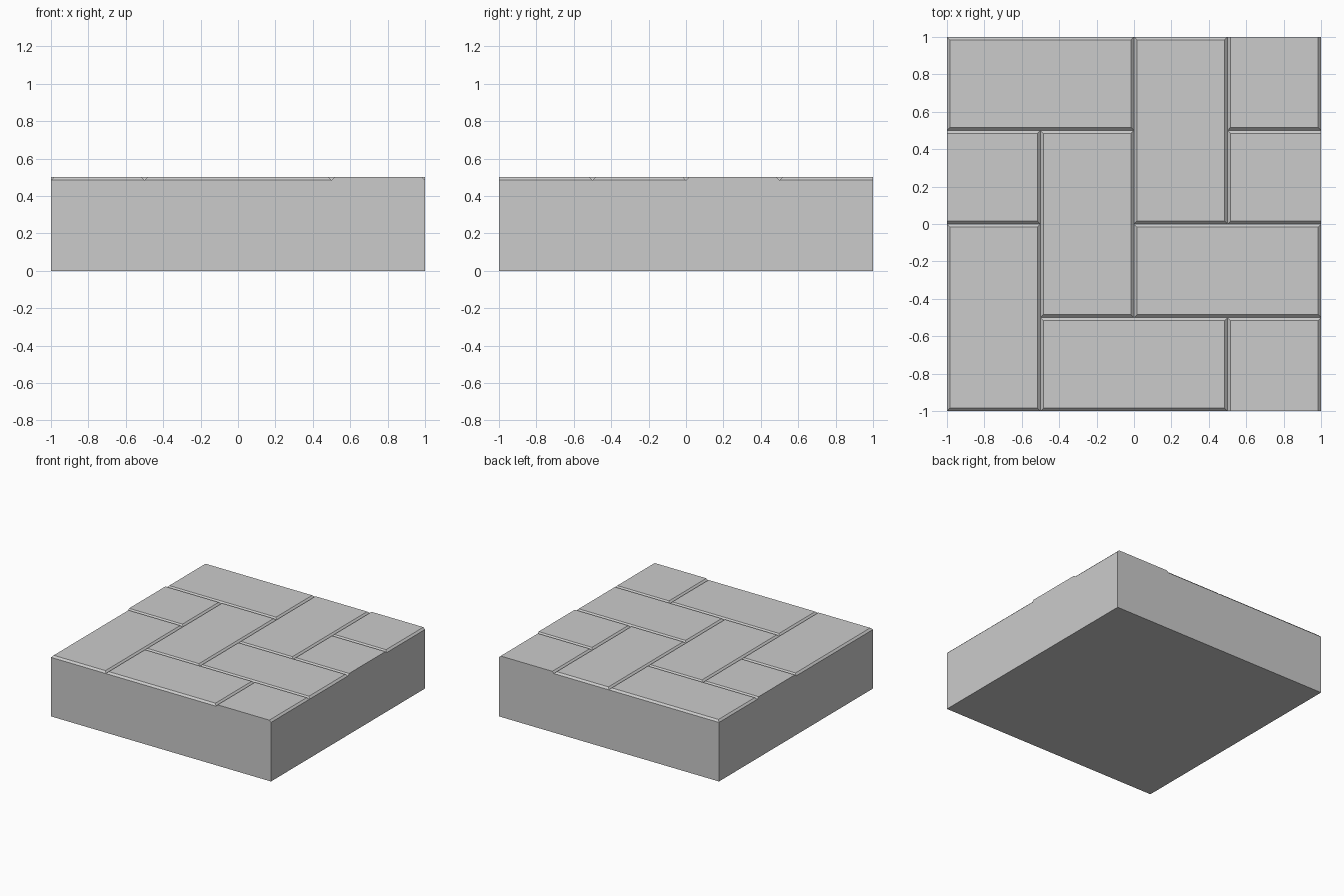
import bpy, bmesh, math

if "Cube" in bpy.data.objects:
    bpy.data.objects.remove(bpy.data.objects["Cube"])

TOP, BEVEL, STEP = 0.5, 0.015, 0.5
LOW = TOP - BEVEL

# Bricks: x, y, width, depth, sides cut off flat by the slab border (no bevel)
BRICKS = [
    (-1.0, 0.5, 1.0, 0.5, ""),
    (0.0, 0.0, 0.5, 1.0, ""),
    (0.5, 0.5, 0.5, 0.5, "N"),
    (-1.0, 0.0, 0.5, 0.5, "W"),
    (-0.5, -0.5, 0.5, 1.0, ""),
    (0.5, 0.0, 0.5, 0.5, "E"),
    (-1.0, -1.0, 0.5, 1.0, ""),
    (0.0, -0.5, 1.0, 0.5, ""),
    (-0.5, -1.0, 1.0, 0.5, ""),
    (0.5, -1.0, 0.5, 0.5, "S"),
]

bm = bmesh.new()


def face(points):
    return bm.faces.new([bm.verts.new(p) for p in points])


def add_brick(x, y, w, d, cut):
    inset = {s: 0 if s in cut else BEVEL for s in "SENW"}
    x0, x1 = x + inset["W"], x + w - inset["E"]
    y0, y1 = y + inset["S"], y + d - inset["N"]
    rim = [(x, y), (x + w, y), (x + w, y + d), (x, y + d)]
    top = [(x0, y0), (x1, y0), (x1, y1), (x0, y1)]
    face([(*p, TOP) for p in top])
    for i in range(4):
        a, b = rim[i], rim[(i + 1) % 4]
        n = round(math.dist(a, b) / STEP)
        line = [(a[0] + (b[0] - a[0]) * k / n, a[1] + (b[1] - a[1]) * k / n)
                for k in range(n + 1)]
        # bevelled (or cut flat) top border
        face([(*p, LOW) for p in line] + [(*top[(i + 1) % 4], TOP), (*top[i], TOP)])
        # outer wall of the slab where the brick reaches the border
        if any(abs(a[c]) == 1 and a[c] == b[c] for c in (0, 1)):
            for p, q in zip(line, line[1:]):
                face([(*p, 0), (*q, 0), (*q, LOW), (*p, LOW)])


for brick in BRICKS:
    add_brick(*brick)

# Weld, close the underside and merge flat areas
bmesh.ops.remove_doubles(bm, verts=bm.verts, dist=0.0005)
rim_edges = [e for e in bm.edges if all(v.co.z < 0.001 for v in e.verts)]
bmesh.ops.contextual_create(bm, geom=rim_edges)
bmesh.ops.recalc_face_normals(bm, faces=bm.faces)
bmesh.ops.dissolve_limit(bm, angle_limit=math.radians(1),
                         verts=bm.verts, edges=bm.edges)

mesh = bpy.data.meshes.new("brick_floor_tile")
bm.to_mesh(mesh)
bm.free()
tile = bpy.data.objects.new("brick_floor_tile", mesh)
bpy.context.collection.objects.link(tile)
